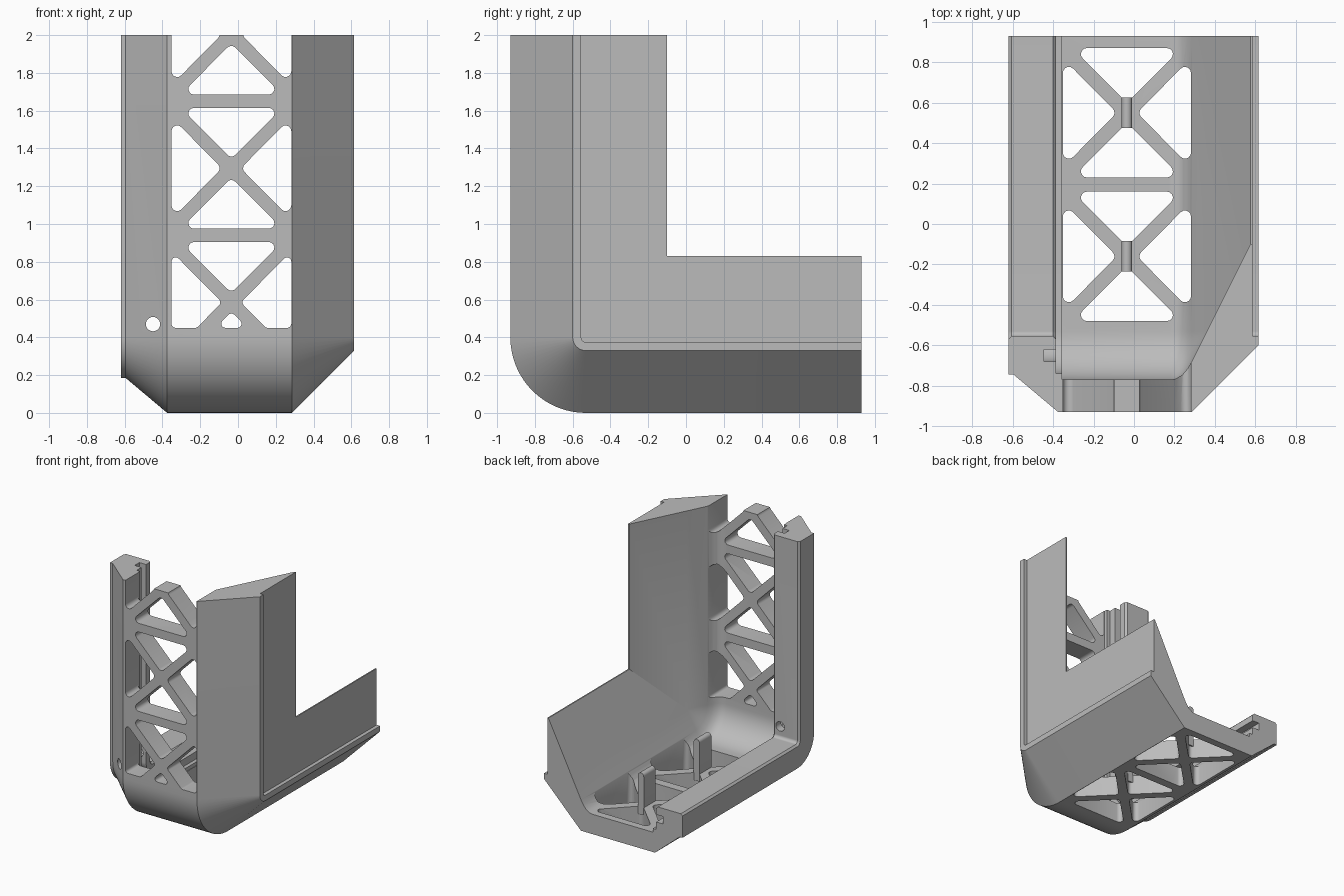
import bpy, bmesh, math
from mathutils import Vector

cube = bpy.data.objects.get("Cube")
if cube:
    bpy.data.objects.remove(cube, do_unlink=True)

grey = bpy.data.materials.new("plain grey")
grey.use_nodes = True
colour = (0.5, 0.5, 0.5, 1)
grey.diffuse_color = colour
grey.node_tree.nodes["Principled BSDF"].inputs["Base Color"].default_value = colour

FRONT, BACK, TOP = -0.93, 0.93, 2.0
BEND = 0.4          # depth of the bend centre below the outer skin
MID = -0.035        # centre line of the lattice
HALF = 0.32         # half width of a lattice bay
GAP = 0.05          # half gap where the diagonals cross


def make_object(name, bm):
    bmesh.ops.recalc_face_normals(bm, faces=bm.faces)
    mesh = bpy.data.meshes.new(name)
    bm.to_mesh(mesh)
    bm.free()
    mesh.materials.append(grey)
    obj = bpy.data.objects.new(name, mesh)
    bpy.context.collection.objects.link(obj)
    return obj


def bridge(bm, rings):
    """Skin a list of closed rings and cap both ends."""
    rings = [[bm.verts.new(p) for p in ring] for ring in rings]
    n = len(rings[0])
    for a, b in zip(rings, rings[1:]):
        for i in range(n):
            j = (i + 1) % n
            bm.faces.new((a[i], a[j], b[j], b[i]))
    bm.faces.new(rings[0])
    bm.faces.new(rings[-1])


def activate(obj):
    bpy.ops.object.select_all(action='DESELECT')
    obj.select_set(True)
    bpy.context.view_layer.objects.active = obj


# Cross-section as (x, depth from the outer skin)
section = [
    (-0.375, 0), (0.285, 0), (0.615, 0.33), (0.615, 0.375), (0.585, 0.375),
    (0.585, 0.83), (0.575, 0.83), (0.36, 0.4), (0.285, 0.25), (0.265, 0.215),
    (0.24, 0.185), (0.21, 0.166), (0.18, 0.16),
    (-0.355, 0.16), (-0.355, 0.19), (-0.385, 0.19), (-0.385, 0.25),
    (-0.445, 0.25), (-0.445, 0.31), (-0.385, 0.31), (-0.385, 0.36),
    (-0.4, 0.375), (-0.605, 0.375), (-0.62, 0.36), (-0.62, 0.185), (-0.595, 0.185),
]


def bend_point(x, d, angle):
    """Round about the bend centre outside it, plain mitre inside it."""
    r = max(BEND - d, 0)
    c = max(BEND, d)
    return (x, FRONT + c - r * math.cos(angle), c - r * math.sin(angle))


# L-shaped frame: section swept down the front and along the bottom
steps = 18
bm = bmesh.new()
rings = [[(x, FRONT + d, TOP) for x, d in section]]
for k in range(steps + 1):
    rings.append([bend_point(x, d, math.pi / 2 * k / steps) for x, d in section])
rings.append([(x, BACK, d) for x, d in section])
bridge(bm, rings)
bmesh.ops.remove_doubles(bm, verts=bm.verts, dist=0.0001)
bmesh.ops.dissolve_degenerate(bm, edges=bm.edges, dist=0.0001)
frame = make_object("corner_frame", bm)


def rounded(points, r=0.03, segs=5):
    """Round every corner of a convex outline."""
    out = []
    pts = [Vector(p) for p in points]
    for i, p in enumerate(pts):
        u = (pts[i - 1] - p).normalized()
        v = (pts[(i + 1) % len(pts)] - p).normalized()
        half = u.angle(v) / 2
        centre = p + (u + v).normalized() * r / math.sin(half)
        a = p + u * r / math.tan(half) - centre
        b = p + v * r / math.tan(half) - centre
        sweep = a.angle(b)
        for k in range(segs + 1):
            t = k / segs
            out.append(centre + (a * math.sin((1 - t) * sweep)
                                 + b * math.sin(t * sweep)) / math.sin(sweep))
    return out


def bay(c, low=True):
    """Four triangular openings about a crossing at height c."""
    shapes = []
    for s in (-1, 1):
        side = MID + s * (HALF - 0.003)
        h = HALF - GAP
        shapes.append([(side, c + h), (side, c - h), (MID + s * GAP, c)])
        if s > 0 or low:
            shapes.append([(MID - HALF + GAP, c + s * HALF),
                           (MID + HALF - GAP, c + s * HALF), (MID, c + s * GAP)])
    return shapes


def clip_low(shape, floor):
    """Trim an outline to lie above a floor line."""
    out = []
    for i, q in enumerate(shape):
        p = shape[i - 1]
        if (p[1] < floor) != (q[1] < floor):
            t = (floor - p[1]) / (q[1] - p[1])
            out.append((p[0] + t * (q[0] - p[0]), floor))
        if q[1] >= floor:
            out.append(q)
    return out


# Lattice openings in both legs
bm = bmesh.new()
front_shapes = bay(0.585) + bay(1.295) + bay(2.005)
for shape in front_shapes:
    outline = rounded(clip_low(shape, 0.45), 0.022 if min(p[1] for p in shape) < 0.45 else 0.03)
    bridge(bm, [[(p.x, FRONT + d, p.y) for p in outline] for d in (-0.05, 0.3)])
crossings = (-0.16, 0.55)
for c in crossings:
    for shape in bay(c):
        outline = rounded(shape)
        bridge(bm, [[(p.x, p.y, d) for p in outline] for d in (-0.05, 0.3)])

# Round hole through the side post
circle = [(-0.45 + 0.038 * math.cos(a), 0.47 + 0.038 * math.sin(a))
          for a in (math.tau * k / 24 for k in range(24))]
bridge(bm, [[(x, y, z) for x, z in circle] for y in (-1.0, -0.45)])
cutter = make_object("opening_cutter", bm)
cutter.hide_render = True

activate(frame)
cut = frame.modifiers.new("openings", 'BOOLEAN')
cut.operation = 'DIFFERENCE'
cut.solver = 'EXACT'
cut.object = cutter
bpy.ops.object.modifier_apply(modifier=cut.name)
bpy.data.objects.remove(cutter, do_unlink=True)
bpy.ops.object.shade_smooth_by_angle(angle=math.radians(30))

# Round-topped posts standing on the bottom crossings
for i, c in enumerate(crossings):
    w = 0.026
    profile = [(MID - w, 0.1), (MID + w, 0.1)]
    profile += [(MID + w * math.cos(a), 0.41 + w * math.sin(a))
                for a in (math.pi * k / 10 for k in range(11))]
    bm = bmesh.new()
    bridge(bm, [[(x, y, z) for x, z in profile] for y in (c - 0.075, c + 0.075)])
    post = make_object(f"crossing_post_{i + 1}", bm)
    activate(post)
    bpy.ops.object.shade_smooth_by_angle(angle=math.radians(30))
